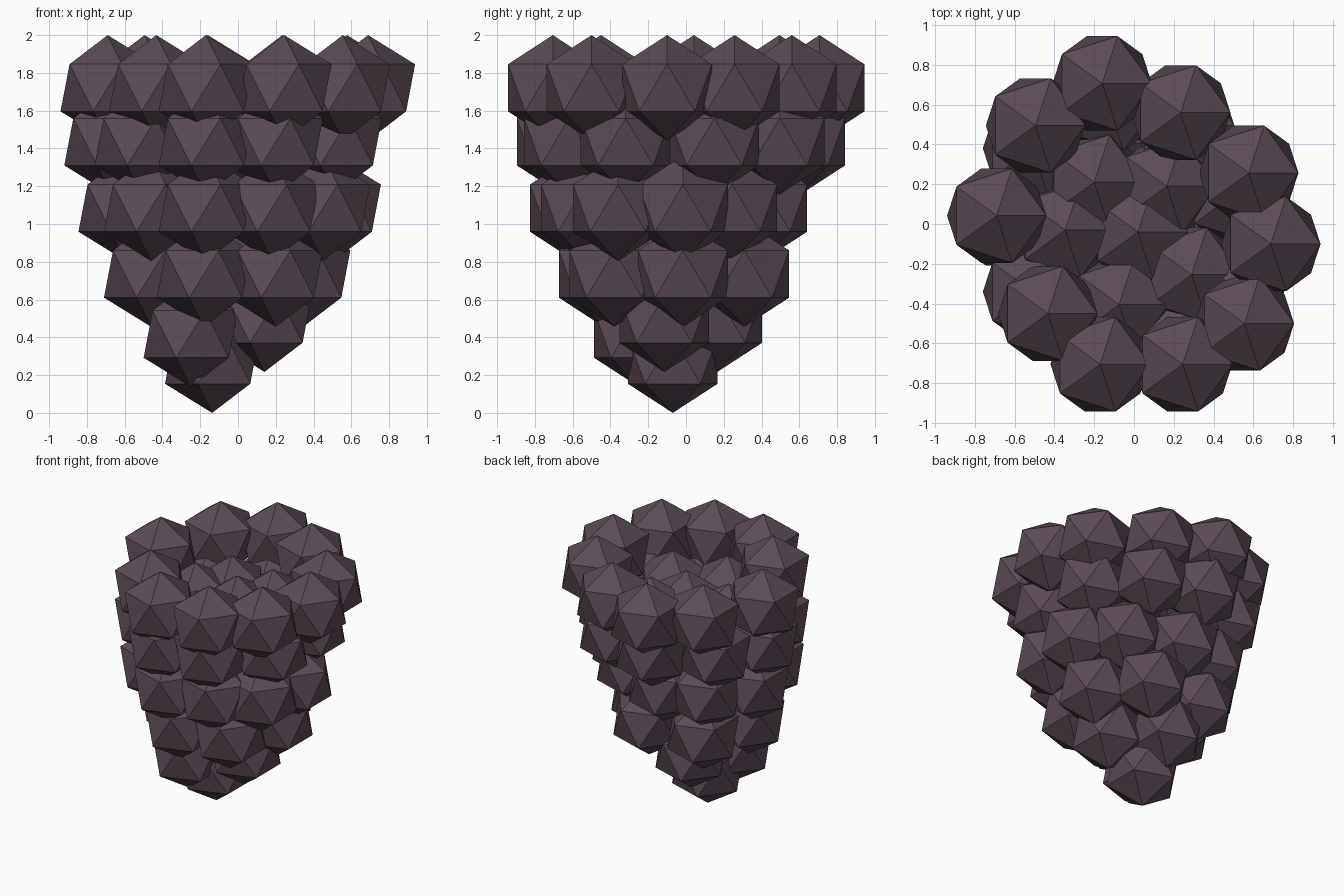
import bpy

R = 0.279  # berry radius

mat = bpy.data.materials.new("dark_purple")
mat.diffuse_color = (0.105, 0.07, 0.092, 1)

# berry layers: height of the centres, then (x, y) of each berry
layers = [
    # top ring
    (1.721, [(-.16, .707), (.235, .56), (.577, .257), (.688, -.10), (.555, -.50),
             (.245, -.705), (-.17, -.705), (-.433, -.45), (-.69, .042), (-.495, .495)]),
    # inner berries seen from above
    (1.487, [(-.20, .21), (.165, .19), (-.345, -.03), (.02, -.04), (.29, -.255), (-.075, -.405)]),
    # second ring
    (1.435, [(.505, .15), (.255, .495), (-.13, .605), (-.51, .38), (-.67, .03),
             (-.51, -.34), (-.17, -.658), (.20, -.62), (.512, -.32)]),
    # third ring
    (1.084, [(.507, -.016), (.285, .245), (-.10, .404), (-.40, .33), (-.595, .035),
             (-.46, -.345), (-.17, -.589), (.18, -.53), (.45, -.36)]),
    # fourth ring
    (.735, [(.345, -.016), (.10, .309), (-.345, .285), (-.46, -.11), (-.18, -.436), (.20, -.38)]),
    # lower berries
    (.496, [(.14, -.115), (-.16, .166)]),
    (.417, [(-.25, -.25)]),
    # tip
    (.279, [(-.137, -.07)]),
]

n = 0
for z, points in layers:
    for x, y in points:
        n += 1
        bpy.ops.mesh.primitive_ico_sphere_add(subdivisions=1, radius=R, location=(x, y, z))
        berry = bpy.context.object
        berry.name = f"berry_{n:02d}"
        berry.data.materials.append(mat)
